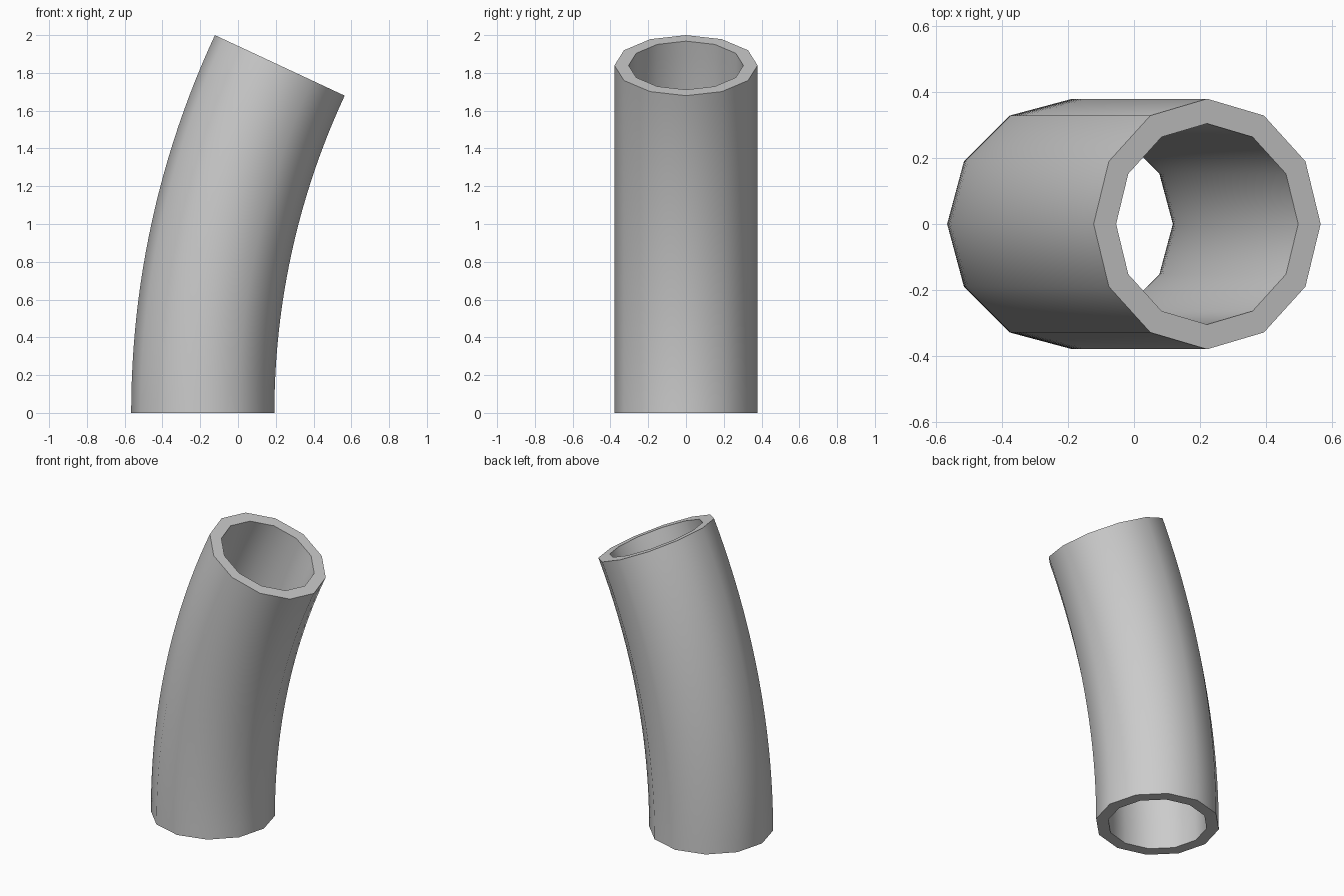
import bpy, bmesh
from math import sin, cos, pi, radians

if "Cube" in bpy.data.objects:
    bpy.data.objects.remove(bpy.data.objects["Cube"])

SIDES, STEPS = 12, 24
BEND_RADIUS, BEND_ANGLE = 4.353, radians(25)
OUTER, INNER = 0.379, 0.304
PIVOT_X = 4.1665          # bend axis runs along y at z = 0

bm = bmesh.new()


def ring(radius, angle):
    """Twelve-sided cross-section, swung around the bend axis."""
    verts = []
    for i in range(SIDES):
        a = 2 * pi * i / SIDES
        d = BEND_RADIUS - radius * cos(a)
        verts.append(bm.verts.new((PIVOT_X - d * cos(angle), radius * sin(a), d * sin(angle))))
    return verts


def bridge(a, b):
    for i in range(SIDES):
        j = (i + 1) % SIDES
        bm.faces.new((a[i], a[j], b[j], b[i]))


# Outer and inner walls
angles = [BEND_ANGLE * k / STEPS for k in range(STEPS + 1)]
outer = [ring(OUTER, t) for t in angles]
inner = [ring(INNER, t) for t in angles]
for k in range(STEPS):
    bridge(outer[k], outer[k + 1])
    bridge(inner[k], inner[k + 1])

# Open end rims
bridge(outer[0], inner[0])
bridge(outer[-1], inner[-1])
bmesh.ops.recalc_face_normals(bm, faces=bm.faces[:])

mesh = bpy.data.meshes.new("bent_pipe")
bm.to_mesh(mesh)
bm.free()
pipe = bpy.data.objects.new("bent_pipe", mesh)
bpy.context.collection.objects.link(pipe)

# Smooth walls, crisp rims
bpy.context.view_layer.objects.active = pipe
pipe.select_set(True)
bpy.ops.object.shade_smooth_by_angle(angle=radians(40))
